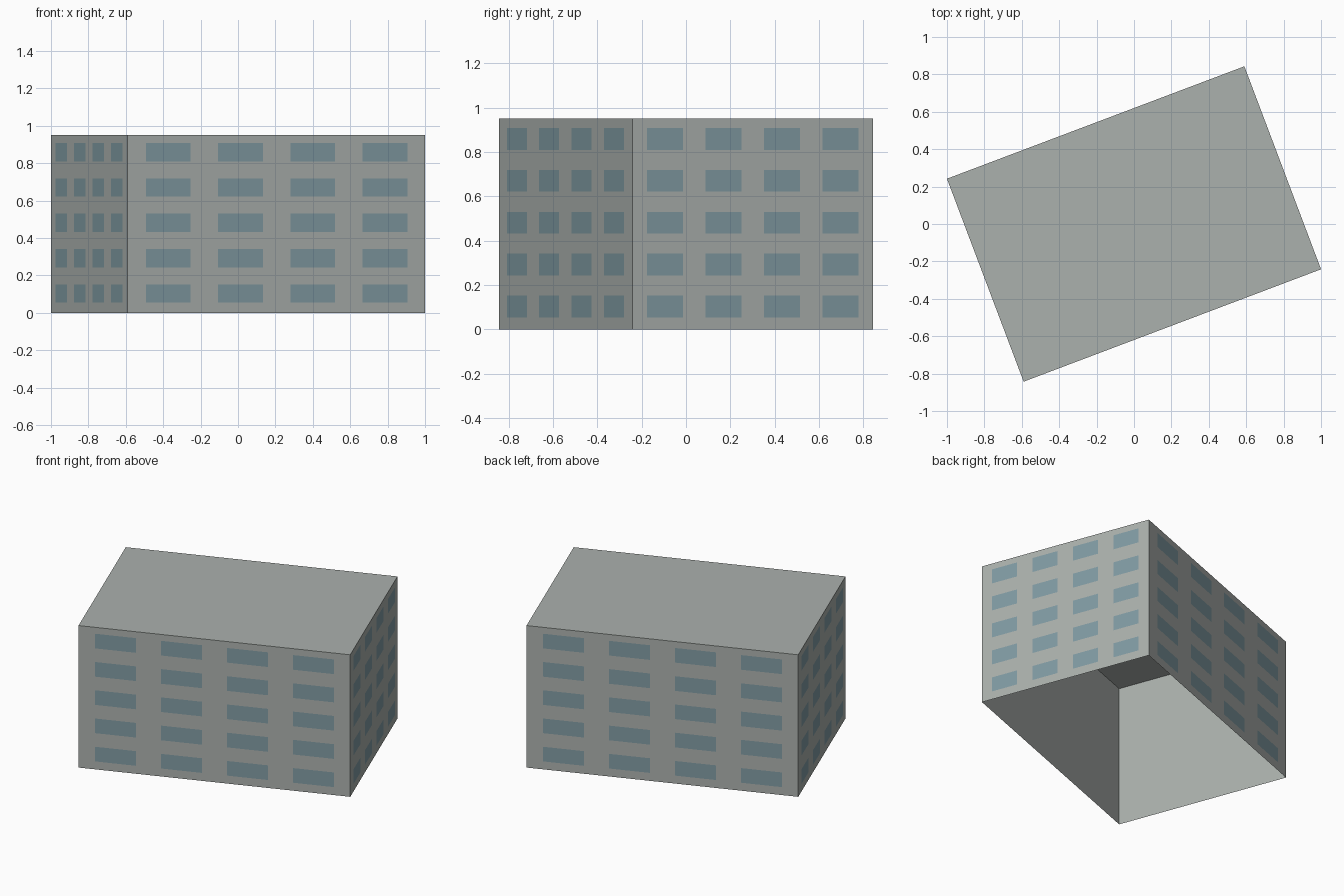
import bpy, bmesh, math
from mathutils import Matrix, Vector

cube = bpy.data.objects.get("Cube")
if cube:
    bpy.data.objects.remove(cube, do_unlink=True)

LENGTH, DEPTH, HEIGHT = 1.70, 1.16, 0.95
TURN = Matrix.Rotation(math.radians(20.7), 4, 'Z')
COLUMNS, ROWS = 4, 5


def material(name, colour):
    m = bpy.data.materials.new(name)
    m.use_nodes = True
    m.diffuse_color = colour
    bsdf = m.node_tree.nodes["Principled BSDF"]
    bsdf.inputs["Base Color"].default_value = colour
    bsdf.inputs["Roughness"].default_value = 0.9
    return m


def finish(bm, name, mat):
    mesh = bpy.data.meshes.new(name)
    bm.to_mesh(mesh)
    bm.free()
    mesh.materials.append(mat)
    obj = bpy.data.objects.new(name, mesh)
    obj.matrix_world = TURN
    bpy.context.collection.objects.link(obj)
    return obj


concrete = material("concrete grey", (0.41, 0.44, 0.42, 1))
glass = material("blue grey glass", (0.22, 0.33, 0.37, 1))

# Building shell: a plain box, open underneath
bm = bmesh.new()
bmesh.ops.create_cube(bm, size=1, matrix=Matrix.Translation((0, 0, HEIGHT / 2))
                      @ Matrix.Diagonal((LENGTH, DEPTH, HEIGHT, 1)))
bm.normal_update()
floor = [f for f in bm.faces if f.normal.z < -0.5]
bmesh.ops.delete(bm, geom=floor, context='FACES_ONLY')
finish(bm, "building_shell", concrete)


# Window panes: a grid of thin panels on each wall
def window_grid(name, width, distance, angle):
    spin = Matrix.Rotation(angle, 4, 'Z')
    pane_w, pane_h = width * 0.15, 0.098
    bm = bmesh.new()
    for col in range(COLUMNS):
        x = width * (0.136 + 0.243 * col - 0.5)
        for row in range(ROWS):
            z = 0.103 + 0.189 * row
            corners = [(x + sx * pane_w / 2, -distance - 0.002, z + sz * pane_h / 2)
                       for sx, sz in ((-1, -1), (1, -1), (1, 1), (-1, 1))]
            bm.faces.new([bm.verts.new(spin @ Vector(c)) for c in corners])
    finish(bm, name, glass)


for i, side in enumerate(("front", "left", "back", "right")):
    width, other = (LENGTH, DEPTH) if i % 2 == 0 else (DEPTH, LENGTH)
    window_grid(side + "_windows", width, other / 2, i * math.pi / 2)
